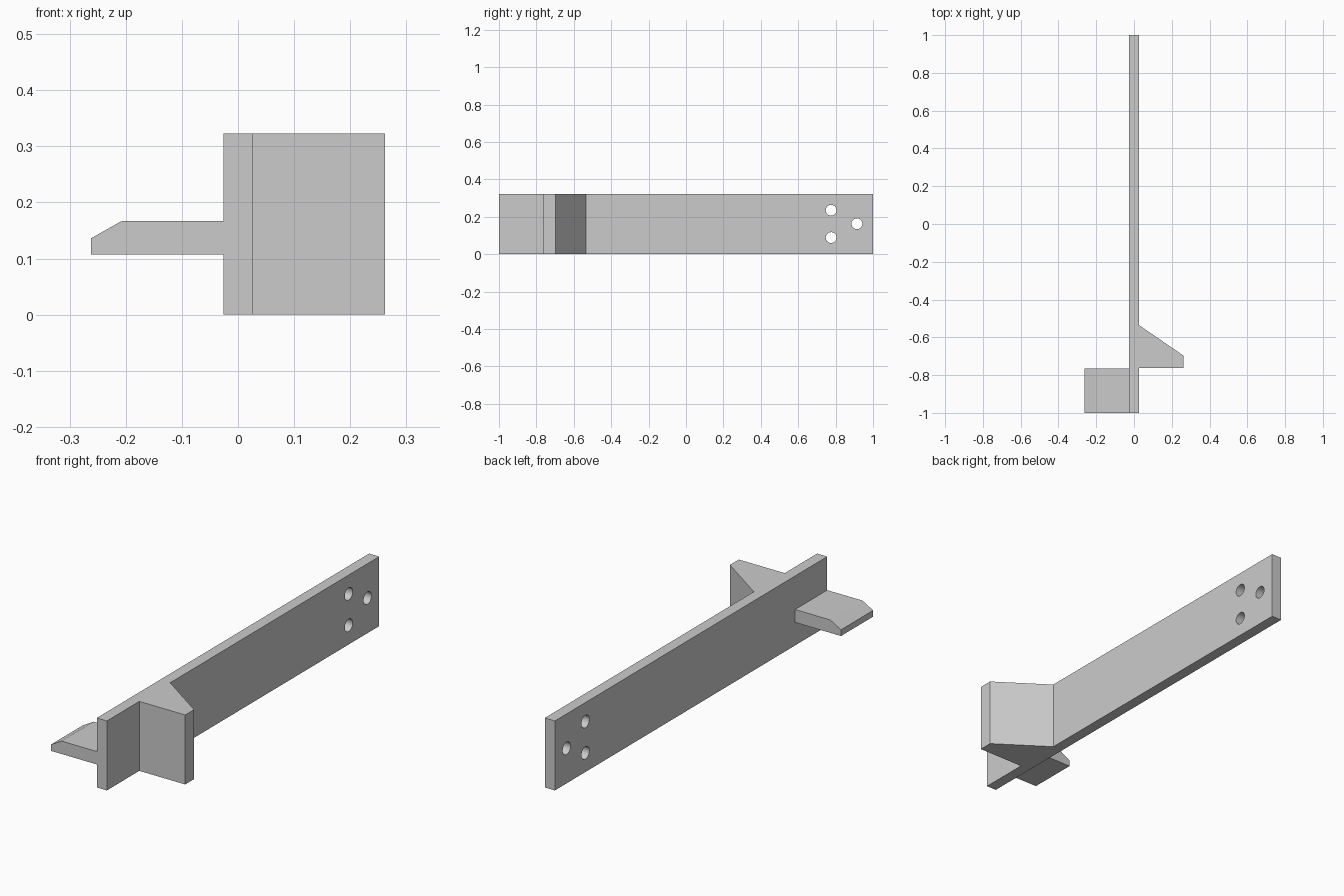
import bpy
import bmesh
import math
from mathutils import Matrix

cube = bpy.data.objects.get("Cube")
if cube:
    bpy.data.objects.remove(cube, do_unlink=True)

GREY = (0.6, 0.6, 0.6, 1.0)
mat = bpy.data.materials.new("plain grey")
mat.use_nodes = True
mat.diffuse_color = GREY
mat.node_tree.nodes["Principled BSDF"].inputs["Base Color"].default_value = GREY

HEIGHT = 0.323
HALF = 0.026


def finish(name, bm):
    bmesh.ops.recalc_face_normals(bm, faces=bm.faces[:])
    mesh = bpy.data.meshes.new(name)
    bm.to_mesh(mesh)
    bm.free()
    mesh.materials.append(mat)
    obj = bpy.data.objects.new(name, mesh)
    bpy.context.collection.objects.link(obj)
    return obj


def prism(name, points, sweep):
    """Extrude a flat outline along a vector."""
    bm = bmesh.new()
    face = bm.faces.new([bm.verts.new(p) for p in points])
    result = bmesh.ops.extrude_face_region(bm, geom=[face], use_keep_orig=True)
    moved = [v for v in result["geom"] if isinstance(v, bmesh.types.BMVert)]
    bmesh.ops.translate(bm, vec=sweep, verts=moved)
    return finish(name, bm)


# Long upright bar
bar = prism("long_bar",
            [(-HALF, -1, 0), (HALF, -1, 0), (HALF, 1, 0), (-HALF, 1, 0)],
            (0, 0, HEIGHT))

# Three bolt holes near the back end
bm = bmesh.new()
for y, z in ((0.776, 0.235), (0.776, 0.089), (0.914, 0.163)):
    place = Matrix.Translation((0, y, z)) @ Matrix.Rotation(math.pi / 2, 4, 'Y')
    bmesh.ops.create_cone(bm, cap_ends=True, segments=24, radius1=0.029,
                          radius2=0.029, depth=0.2, matrix=place)
cutter = finish("hole_cutter", bm)
cutter.hide_render = True
cutter.hide_viewport = True
cutter.display_type = 'WIRE'

cut = bar.modifiers.new("bolt_holes", 'BOOLEAN')
cut.operation = 'DIFFERENCE'
cut.solver = 'EXACT'
cut.object = cutter
bpy.context.view_layer.objects.active = bar
bar.select_set(True)
bpy.ops.object.modifier_apply(modifier=cut.name)
bpy.data.objects.remove(cutter, do_unlink=True)
bpy.ops.object.shade_smooth_by_angle(angle=math.radians(30))

# Tapered full-height stop on the left
prism("tapered_stop",
      [(HALF, -0.762, 0), (0.262, -0.762, 0), (0.262, -0.697, 0), (HALF, -0.535, 0)],
      (0, 0, HEIGHT))

# Thin side tab on the right with a bevelled outer edge
prism("side_tab",
      [(-HALF, -1, 0.107), (-HALF, -1, 0.167), (-0.207, -1, 0.167),
       (-0.262, -1, 0.136), (-0.262, -1, 0.107)],
      (0, 0.236, 0))
